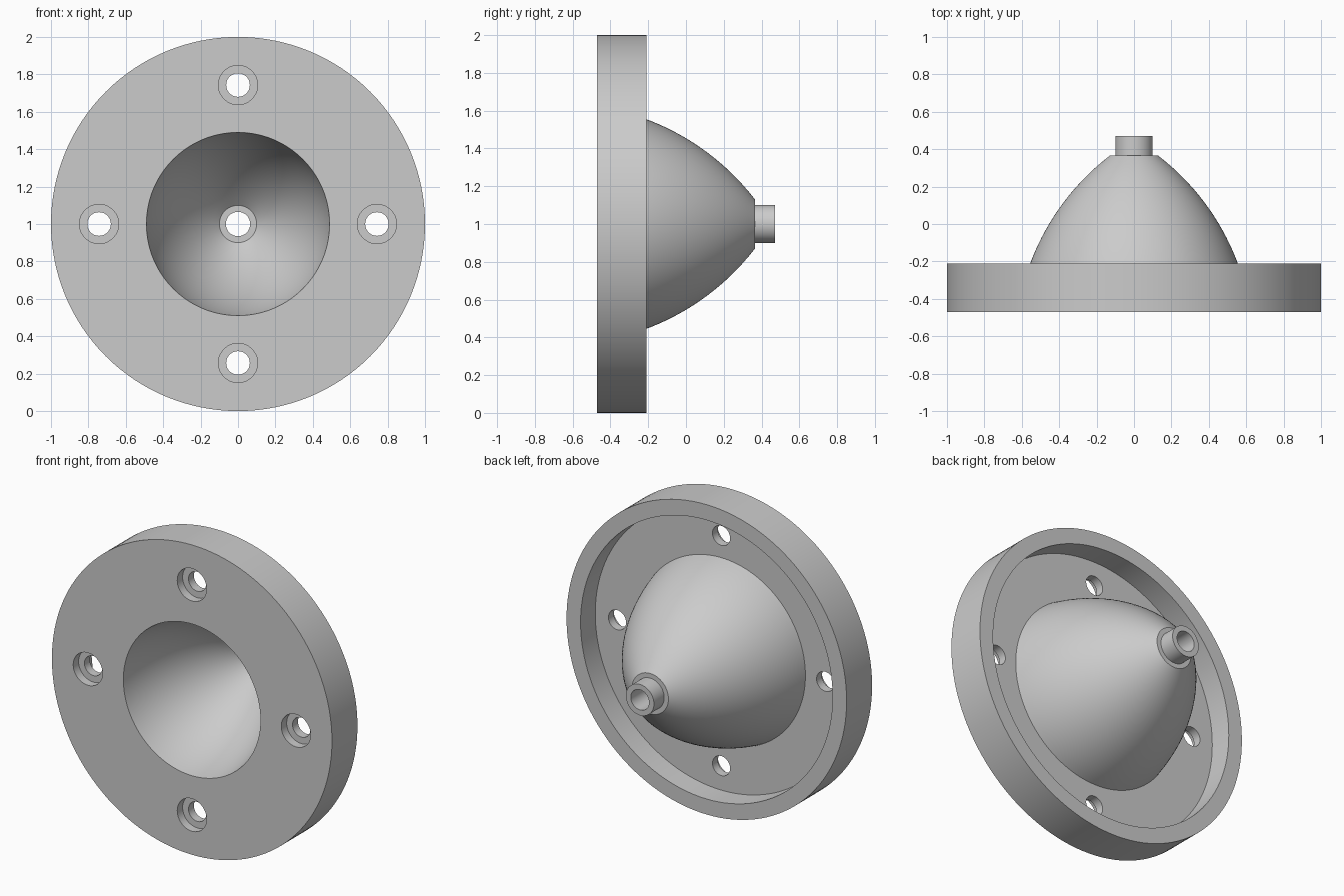
import bpy, bmesh, math
from mathutils import Matrix, Vector

if "Cube" in bpy.data.objects:
    bpy.data.objects.remove(bpy.data.objects["Cube"], do_unlink=True)

grey = bpy.data.materials.new("light grey")
grey.use_nodes = True
colour = (0.6, 0.6, 0.6, 1)
grey.diffuse_color = colour
grey.node_tree.nodes["Principled BSDF"].inputs["Base Color"].default_value = colour


def lathe(name, profile, steps, centre=(0, 0, 1)):
    """Turn a closed (radius, y) profile about the y axis."""
    bm = bmesh.new()
    verts = [bm.verts.new((r, y, 0)) for r, y in profile]
    edges = [bm.edges.new((v, verts[i - 1])) for i, v in enumerate(verts)]
    bmesh.ops.spin(bm, geom=verts + edges, cent=(0, 0, 0), axis=(0, 1, 0),
                   angle=math.tau, steps=steps, use_merge=False)
    bmesh.ops.remove_doubles(bm, verts=bm.verts, dist=1e-4)
    bmesh.ops.dissolve_degenerate(bm, edges=bm.edges, dist=1e-5)
    bmesh.ops.recalc_face_normals(bm, faces=bm.faces)
    bm.transform(Matrix.Translation(Vector(centre)))
    mesh = bpy.data.meshes.new(name)
    bm.to_mesh(mesh)
    bm.free()
    obj = bpy.data.objects.new(name, mesh)
    bpy.context.collection.objects.link(obj)
    mesh.materials.append(grey)
    return obj


def arc(radius, y0, y1, count=20):
    """Bowl wall: circular arc sampled as (radius, y) points."""
    cy, cr = -0.665, -0.663
    ys = [y0 + (y1 - y0) * i / count for i in range(count + 1)]
    return [(cr + math.sqrt(radius ** 2 - (y - cy) ** 2), y) for y in ys]


FRONT, RIM_BACK, FLOOR, TIP, END = -0.47, -0.21, -0.36, 0.365, 0.47
BORE, NOZZLE = 0.065, 0.1

# Flange, recessed back, bowl and nozzle turned as one solid
profile = [(1, FRONT), (1, RIM_BACK), (0.9, RIM_BACK), (0.9, FLOOR)]
profile += arc(1.3, FLOOR, TIP)
profile += [(NOZZLE, TIP), (NOZZLE, END), (BORE, END), (BORE, 0.221)]
profile += arc(1.169, 0.221, FRONT)
body = lathe("flanged_bowl", profile, 128)

# Four counterbored screw holes
hole = [(0, -0.6), (0.105, -0.6), (0.105, -0.415), (0.063, -0.415),
        (0.063, -0.3), (0, -0.3)]
cutters = []
for i in range(4):
    a = i * math.pi / 2
    cutter = lathe("screw_hole_cutter", hole, 48,
                   (0.743 * math.cos(a), 0, 1 + 0.743 * math.sin(a)))
    cutter.hide_render = True
    cutters.append(cutter)
    mod = body.modifiers.new("screw_hole", 'BOOLEAN')
    mod.operation, mod.solver, mod.object = 'DIFFERENCE', 'EXACT', cutter

bpy.ops.object.select_all(action='DESELECT')
body.select_set(True)
bpy.context.view_layer.objects.active = body
for mod in list(body.modifiers):
    bpy.ops.object.modifier_apply(modifier=mod.name)
for cutter in cutters:
    bpy.data.objects.remove(cutter, do_unlink=True)
bpy.ops.object.shade_smooth_by_angle(angle=math.radians(30))
